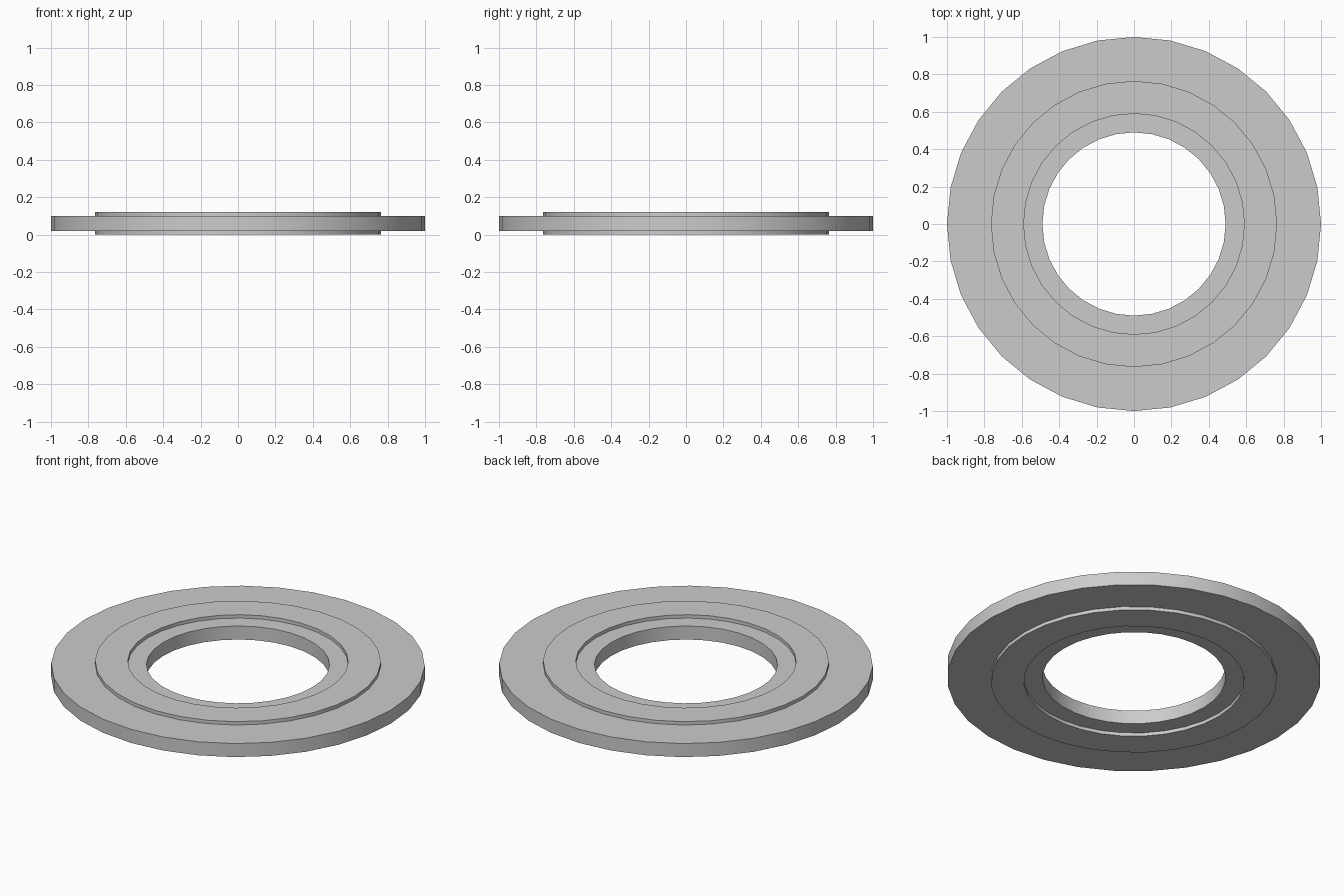
import bpy
import bmesh
from math import cos, sin, tau, radians

if "Cube" in bpy.data.objects:
    bpy.data.objects.remove(bpy.data.objects["Cube"])

SIDES = 32

# Closed cross-section (radius, height): flat washer with a raised band on both faces
PROFILE = [
    (0.49, 0.02), (0.59, 0.02), (0.59, 0.0), (0.765, 0.0), (0.765, 0.02), (1.0, 0.02),
    (1.0, 0.10), (0.765, 0.10), (0.765, 0.12), (0.59, 0.12), (0.59, 0.10), (0.49, 0.10),
]


def lathe(name, profile, sides):
    """Revolve a closed profile around z."""
    bm = bmesh.new()
    rings = [[bm.verts.new((r * cos(tau * i / sides), r * sin(tau * i / sides), z))
              for r, z in profile] for i in range(sides)]
    n = len(profile)
    for i in range(sides):
        a, b = rings[i], rings[(i + 1) % sides]
        for j in range(n):
            k = (j + 1) % n
            bm.faces.new((a[j], a[k], b[k], b[j]))
    bmesh.ops.recalc_face_normals(bm, faces=bm.faces)
    mesh = bpy.data.meshes.new(name)
    bm.to_mesh(mesh)
    bm.free()
    obj = bpy.data.objects.new(name, mesh)
    bpy.context.collection.objects.link(obj)
    return obj


# Stepped ring
ring = lathe("stepped_ring", PROFILE, SIDES)
bpy.context.view_layer.objects.active = ring
ring.select_set(True)
bpy.ops.object.shade_smooth_by_angle(angle=radians(30))
